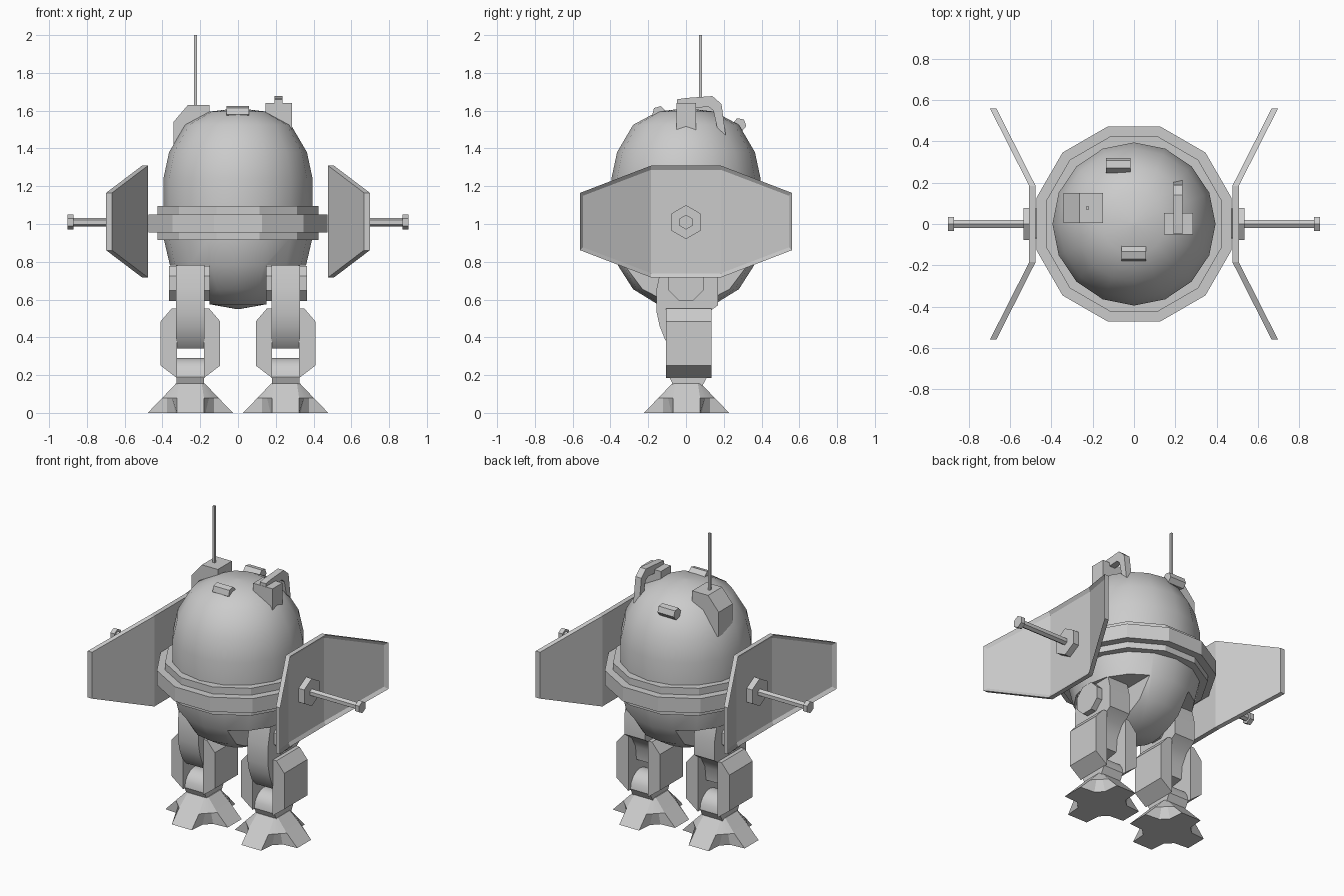
import bpy, bmesh, math

if "Cube" in bpy.data.objects:
    bpy.data.objects.remove(bpy.data.objects["Cube"])


def finish(bm, name, mirror=False, smooth=None):
    bmesh.ops.recalc_face_normals(bm, faces=bm.faces)
    me = bpy.data.meshes.new(name)
    bm.to_mesh(me)
    bm.free()
    ob = bpy.data.objects.new(name, me)
    bpy.context.collection.objects.link(ob)
    if mirror:
        ob.modifiers.new("Mirror", 'MIRROR').use_mirror_merge = False
    if smooth:
        shade(ob, smooth)
    return ob


def shade(ob, deg):
    bpy.ops.object.select_all(action='DESELECT')
    ob.select_set(True)
    bpy.context.view_layer.objects.active = ob
    bpy.ops.object.shade_smooth_by_angle(angle=math.radians(deg))


def place(axis, p, t):
    return {'x': (t, p[0], p[1]), 'y': (p[0], t, p[1]), 'z': (p[0], p[1], t)}[axis]


def loft(name, axis, rings, **kw):
    """Skin a stack of (outline, position) rings along an axis."""
    bm = bmesh.new()
    loops = [[bm.verts.new(place(axis, p, t)) for p in pts] for pts, t in rings]
    n = len(loops[0])
    for a, b in zip(loops, loops[1:]):
        for i in range(n):
            j = (i + 1) % n
            bm.faces.new((a[i], a[j], b[j], b[i]))
    bm.faces.new(loops[0])
    bm.faces.new(loops[-1])
    return finish(bm, name, **kw)


def prism(name, axis, pts, a, b, **kw):
    return loft(name, axis, [(pts, a), (pts, b)], **kw)


def ngon(n, r, u=0, v=0, rot=0):
    return [(u + r * math.cos(math.radians(rot) + math.tau * i / n),
             v + r * math.sin(math.radians(rot) + math.tau * i / n)) for i in range(n)]


def rect(u0, u1, v0, v1):
    return [(u0, v0), (u1, v0), (u1, v1), (u0, v1)]


# Rounded hull, cut away above the legs
profile = [(.01, .55), (.15, .575), (.28, .655), (.36, .78), (.395, .93),
           (.395, 1.24), (.365, 1.38), (.28, 1.525), (.15, 1.595), (.01, 1.612)]
hull = loft("hull", 'z', [(ngon(16, r), z) for r, z in profile])
for s in (-1, 1):
    cutter = prism("leg_cutter", 'x', rect(-.6, .6, .4, .78), s * .15, s * .6)
    mod = hull.modifiers.new("Cut", 'BOOLEAN')
    mod.operation, mod.object, mod.solver = 'DIFFERENCE', cutter, 'EXACT'
    bpy.context.view_layer.objects.active = hull
    bpy.ops.object.modifier_apply(modifier=mod.name)
    bpy.data.objects.remove(cutter)
shade(hull, 40)

# Twelve-sided belt, two steps
k = 1 / math.cos(math.pi / 12)
prism("belt_inner", 'z', ngon(12, .425 * k, rot=15), .915, 1.095)
prism("belt_outer", 'z', ngon(12, .473 * k, rot=15), .955, 1.05)

# Folded side shields with a recessed outer face
bm = bmesh.new()
cols = [(-.56, .19, .152), (-.185, 0, .296), (.185, 0, .296), (.56, .19, .152)]
grid = [[[bm.verts.new((x + dx, y, 1.013 + s * h)) for s in (-1, 1)]
         for dx, y, h in [(d, y, h) for y, d, h in cols]] for x in (.477, .508)]
inn, out = grid
outer = []
for i in range(3):
    bm.faces.new((inn[i][0], inn[i][1], inn[i + 1][1], inn[i + 1][0]))
    outer.append(bm.faces.new((out[i][0], out[i + 1][0], out[i + 1][1], out[i][1])))
    for s in (0, 1):
        bm.faces.new((inn[i][s], inn[i + 1][s], out[i + 1][s], out[i][s]))
for i in (0, 3):
    bm.faces.new((inn[i][0], inn[i][1], out[i][1], out[i][0]))
bmesh.ops.recalc_face_normals(bm, faces=bm.faces)
bmesh.ops.inset_region(bm, faces=outer, thickness=.022, depth=-.012, use_even_offset=True)
finish(bm, "side_shield", mirror=True)

# Shield hubs and guns
prism("shield_hub", 'x', ngon(6, .09, 0, 1.01, 90), .49, .535, mirror=True)
prism("gun_barrel", 'x', ngon(6, .023, 0, 1.01, 90), .53, .875, mirror=True)
prism("gun_tip", 'x', ngon(6, .039, 0, 1.01, 90), .872, .902, mirror=True)

# Hip axles and thighs
prism("hip_axle", 'x', ngon(8, .1, 0, .686, 22.5), .148, .365, mirror=True)
thigh = [(-.13, .78), (.15, .78), (.17, .7), (.17, .57), (.1, .52), (.06, .45), (.05, .36),
         (-.07, .342), (-.11, .385), (-.14, .46), (-.155, .53), (-.155, .66)]
prism("thigh", 'x', thigh, .177, .327, mirror=True, smooth=30)

# Shin plates on both sides of each leg, with tapered outer ends
for name, s in (("outer_shin", 1), ("inner_shin", -1)):
    pts = [(.252 + s * d, z) for d, z in
           ((.072, .185), (.157, .25), (.157, .485), (.1, .552), (.072, .552))]
    prism(name, 'y', pts, -.105, .135, mirror=True)

# Ankles and four-toed feet
ankle = [(.012 - .1 * math.cos(math.pi * i / 8), .19 + .1 * math.sin(math.pi * i / 8))
         for i in range(9)]
ankle = [(-.065, .14)] + ankle + [(.085, .14)]
prism("ankle", 'x', ankle, .18, .326, mirror=True, smooth=30)


def cross(quarter):
    pts = []
    for q in range(4):
        c, s = round(math.cos(q * math.pi / 2)), round(math.sin(q * math.pi / 2))
        pts += [(.252 + c * x - s * y, .003 + s * x + c * y) for x, y in quarter]
    return pts


foot_rings = [
    (cross([(.226, .072), (.125, .08), (.08, .125), (.072, .226)]), 0),
    (cross([(.15, .072), (.124, .098), (.098, .124), (.072, .15)]), .078),
    (cross([(.077, .06), (.075, .068), (.068, .075), (.06, .077)]), .155)]
loft("foot", 'z', foot_rings, mirror=True, smooth=25)

# Aerial housing and aerial
prism("aerial_housing", 'y', [(-.15, 1.5), (-.15, 1.63), (-.265, 1.63), (-.342, 1.54),
                              (-.342, 1.38), (-.25, 1.38)], .005, .15)
prism("aerial", 'z', ngon(4, .011, -.225, .077, 45), 1.62, 2.0)

# Sight: block with an arched bracket reaching backwards
prism("sight_block", 'x', rect(-.05, .053, 1.49, 1.64), .145, .285)
arch = [(-.048, 1.61), (-.048, 1.66), (.0, 1.667), (.14, 1.677), (.188, 1.635),
        (.21, 1.47), (.165, 1.51), (.145, 1.60), (.12, 1.62)]
prism("sight_bracket", 'x', arch, .192, .235)

# Small hatch hinges on the crown
prism("front_hinge", 'x', ngon(6, .037, -.143, 1.588, 15), -.06, .057)
prism("rear_hinge", 'x', ngon(6, .037, .283, 1.525, -10), -.135, -.017)
